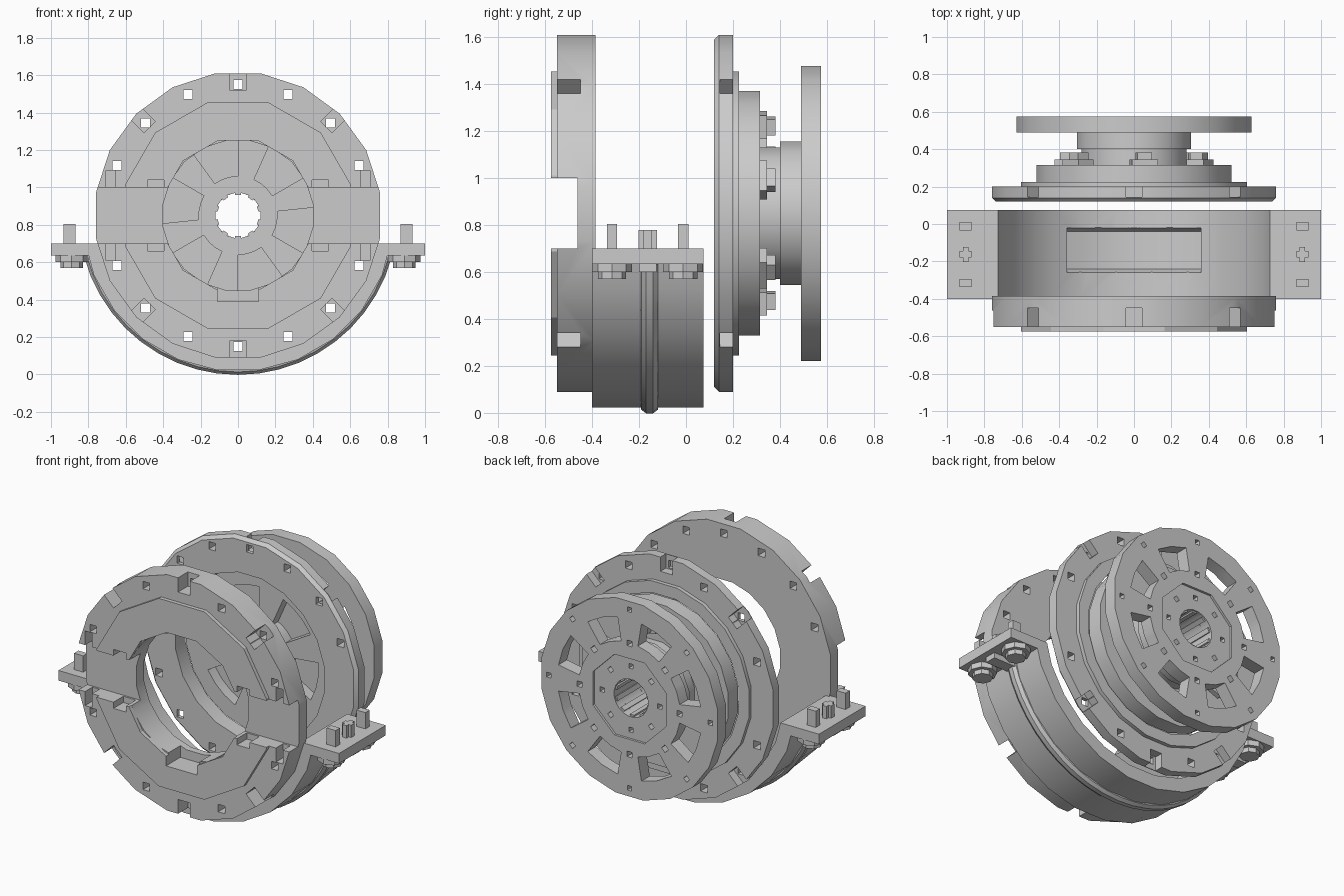
import bpy, bmesh
from math import pi, cos, sin, radians
from mathutils import Matrix, Vector

AXIS_Z = 0.85          # height of the common axis, which runs along y

cube = bpy.data.objects.get("Cube")
if cube:
    bpy.data.objects.remove(cube)

grey = bpy.data.materials.new("plain_grey")
grey.use_nodes = True
GREY = (0.6, 0.6, 0.6, 1)
grey.diffuse_color = GREY
grey.node_tree.nodes["Principled BSDF"].inputs["Base Color"].default_value = GREY


def add_ring(bm, profile, n, start=None, end=None):
    """Sweep a closed (radius, y) profile round the axis; degrees give an open arc."""
    full = start is None
    a0 = pi / n if full else radians(start)
    step = 2 * pi / n if full else radians(end - start) / n
    grow = 1 / cos(step / 2)
    loops = []
    for i in range(n if full else n + 1):
        a = a0 + i * step
        loops.append([bm.verts.new((r * grow * cos(a), y, AXIS_Z + r * grow * sin(a)))
                      for r, y in profile])
    m = len(profile)
    for i in range(n):
        p, q = loops[i], loops[(i + 1) % len(loops)]
        for j in range(m):
            k = (j + 1) % m
            bm.faces.new((p[j], p[k], q[k], q[j]))
    if not full:
        bm.faces.new(loops[0])
        bm.faces.new(loops[-1])


def band(r0, r1, y0, y1):
    return [(r0, y0), (r1, y0), (r1, y1), (r0, y1)]


def add_box(bm, x0, x1, y0, y1, z0, z1):
    centre = Vector((x0 + x1, y0 + y1, z0 + z1)) / 2
    size = Matrix.Diagonal((x1 - x0, y1 - y0, z1 - z0, 1))
    bmesh.ops.create_cube(bm, size=1, matrix=Matrix.Translation(centre) @ size)


def add_radial_box(bm, angle, r0, r1, y0, y1, width):
    mat = (Matrix.Translation((0, 0, AXIS_Z)) @ Matrix.Rotation(-radians(angle), 4, 'Y')
           @ Matrix.Translation(((r0 + r1) / 2, (y0 + y1) / 2, 0))
           @ Matrix.Diagonal((r1 - r0, y1 - y0, width, 1)))
    bmesh.ops.create_cube(bm, size=1, matrix=mat)


def finish(name, bm):
    bmesh.ops.recalc_face_normals(bm, faces=bm.faces)
    mesh = bpy.data.meshes.new(name)
    bm.to_mesh(mesh)
    bm.free()
    mesh.materials.append(grey)
    ob = bpy.data.objects.new(name, mesh)
    bpy.context.collection.objects.link(ob)
    return ob


def select(ob):
    bpy.ops.object.select_all(action='DESELECT')
    ob.select_set(True)
    bpy.context.view_layer.objects.active = ob


def smooth(ob):
    select(ob)
    bpy.ops.object.shade_smooth_by_angle(angle=radians(25))


def ring(name, profile, n):
    bm = bmesh.new()
    add_ring(bm, profile, n)
    return finish(name, bm)


def cut(ob, bm):
    tool = finish("cutter", bm)
    tool.hide_render = True
    mod = ob.modifiers.new("cut", 'BOOLEAN')
    mod.operation, mod.solver, mod.object = 'DIFFERENCE', 'EXACT', tool
    select(ob)
    bpy.ops.object.modifier_apply(modifier=mod.name)
    bpy.data.objects.remove(tool)


def rim_holes(ob, y0, y1, pocket0, pocket1):
    """Square bolt holes near the rim, some with a pocket open to the outside."""
    bm = bmesh.new()
    for i in range(16):
        if i % 8:
            r, x = 0.70, radians(i * 22.5)
            cx, cz = r * cos(x), AXIS_Z + r * sin(x)
            add_box(bm, cx - 0.024, cx + 0.024, y0, y1, cz - 0.024, cz + 0.024)
    cut(ob, bm)
    bm = bmesh.new()
    for a in (45, 90, 135, 225, 270, 315):
        add_radial_box(bm, a, 0.668, 0.85, pocket0, pocket1, 0.085)
    cut(ob, bm)


# Front ring, a smooth annulus
front = ring("front_ring", band(0.40, 0.76, -0.55, -0.385), 20)
rim_holes(front, -0.7, -0.3, -0.7, -0.45)

# Raised lip on its front
lip = ring("front_lip", band(0.40, 0.605, -0.575, -0.549), 12)

# Cross slot, bottom step and notches through ring and lip
for ob in (front, lip):
    bm = bmesh.new()
    add_box(bm, -0.9, 0.9, -0.7, -0.463, 0.70, 1.0)
    cut(ob, bm)
    bm = bmesh.new()
    add_box(bm, -0.11, 0.11, -0.7, -0.43, 0.39, 0.5)
    for sx in (-1, 1):
        for sz in (-1, 1):
            for x, dz, w, h in ((0.44, 0.15, 0.045, 0.04), (0.68, 0.19, 0.025, 0.05)):
                z = AXIS_Z + sz * dz
                add_box(bm, sx * x - w, sx * x + w, -0.71, -0.475, z - h, z + h)
    cut(ob, bm)

# Lower half cradle with a shallow pocket in its floor
cradle = ring("cradle", band(0.74, 0.827, -0.40, 0.075), 24)
bm = bmesh.new()
add_box(bm, -1, 1, -0.6, 0.3, 0.70, 2)
cut(cradle, bm)
bm = bmesh.new()
add_ring(bm, [(0.6, -0.22), (0.74, -0.26), (0.79, -0.24), (0.79, -0.04), (0.74, -0.02),
              (0.6, -0.06)], 6, -119, -61)
cut(cradle, bm)
smooth(cradle)

# Reinforcing rib round the cradle
bm = bmesh.new()
add_ring(bm, [(0.80, -0.20), (0.835, -0.19), (0.85, -0.17), (0.85, -0.14), (0.835, -0.12),
              (0.80, -0.115)], 20, -165, -15)
smooth(finish("cradle_rib", bm))

# Side flanges with pegs above and nuts below
for side, sx in (("left", 1), ("right", -1)):
    def mirrored(bm, x0, x1, *rest):
        add_box(bm, *sorted((sx * x0, sx * x1)), *rest)
    bm = bmesh.new()
    mirrored(bm, 0.76, 1.0, -0.40, 0.075, 0.635, 0.70)
    finish(side + "_flange", bm)
    bm = bmesh.new()
    for y in (-0.315, -0.012):
        mirrored(bm, 0.868, 0.932, y - 0.022, y + 0.022, 0.69, 0.805)
    mirrored(bm, 0.868, 0.932, -0.18, -0.145, 0.69, 0.78)
    mirrored(bm, 0.885, 0.915, -0.202, -0.123, 0.69, 0.78)
    finish(side + "_pegs", bm)
    bm = bmesh.new()
    for y in (-0.315, -0.012):
        for r, z0, z1 in ((0.085, 0.60, 0.64), (0.06, 0.57, 0.60)):
            bmesh.ops.create_cone(bm, cap_ends=True, segments=8, radius1=r, radius2=r,
                                  depth=z1 - z0,
                                  matrix=Matrix.Translation((sx * 0.89, y, (z0 + z1) / 2)))
    mirrored(bm, 0.80, 0.96, -0.20, -0.125, 0.60, 0.64)
    finish(side + "_nuts", bm)

# Rear clamp ring
clamp = ring("clamp_ring", [(0.53, 0.12), (0.74, 0.12), (0.76, 0.14), (0.76, 0.20),
                            (0.605, 0.20), (0.605, 0.225), (0.53, 0.225)], 20)
rim_holes(clamp, 0.0, 0.4, 0.145, 0.4)

# Middle carrier with six pockets between its spokes
carrier = ring("carrier", band(0.12, 0.52, 0.215, 0.315), 20)
bm = bmesh.new()
for i in range(6):
    a = 48 + i * 60
    add_ring(bm, band(0.21, 0.42, 0.1, 0.285), 3, a - 18, a + 18)
cut(carrier, bm)
bm = bmesh.new()
for i in range(6):
    a = 22 + i * 60
    add_radial_box(bm, a, 0.33, 0.43, 0.31, 0.345, 0.14)
    add_radial_box(bm, a, 0.34, 0.41, 0.34, 0.382, 0.08)
finish("carrier_lugs", bm)

# Stepped hub between carrier and wheel
hub = ring("hub", [(0.12, 0.31), (0.28, 0.31), (0.28, 0.40), (0.305, 0.40), (0.305, 0.495),
                   (0.12, 0.495)], 16)

# Rear wheel with eight windows, a sunken centre and bolt holes
wheel = ring("rear_wheel", band(0.12, 0.628, 0.49, 0.575), 20)
bm = bmesh.new()
for i in range(8):
    a = 22.5 + i * 45
    add_ring(bm, band(0.36, 0.51, 0.4, 0.7), 2, a - 13, a + 13)
    add_radial_box(bm, a + 22.5, 0.56, 0.59, 0.53, 0.7, 0.03)
    add_radial_box(bm, a + 22.5, 0.34, 0.375, 0.53, 0.7, 0.035)
cut(wheel, bm)
bm = bmesh.new()
add_ring(bm, band(0.0995, 0.26, 0.56, 0.7), 8)
cut(wheel, bm)
bm = bmesh.new()
for i in range(8):
    add_radial_box(bm, i * 45, 0.19, 0.22, 0.52, 0.7, 0.03)
cut(wheel, bm)

# Teeth lining the bore
bm = bmesh.new()
for i in range(10):
    add_radial_box(bm, 18 + i * 36, 0.11, 0.14, 0.22, 0.55, 0.03)
finish("bore_teeth", bm)

for ob in (front, lip, clamp, carrier, hub, wheel):
    smooth(ob)
